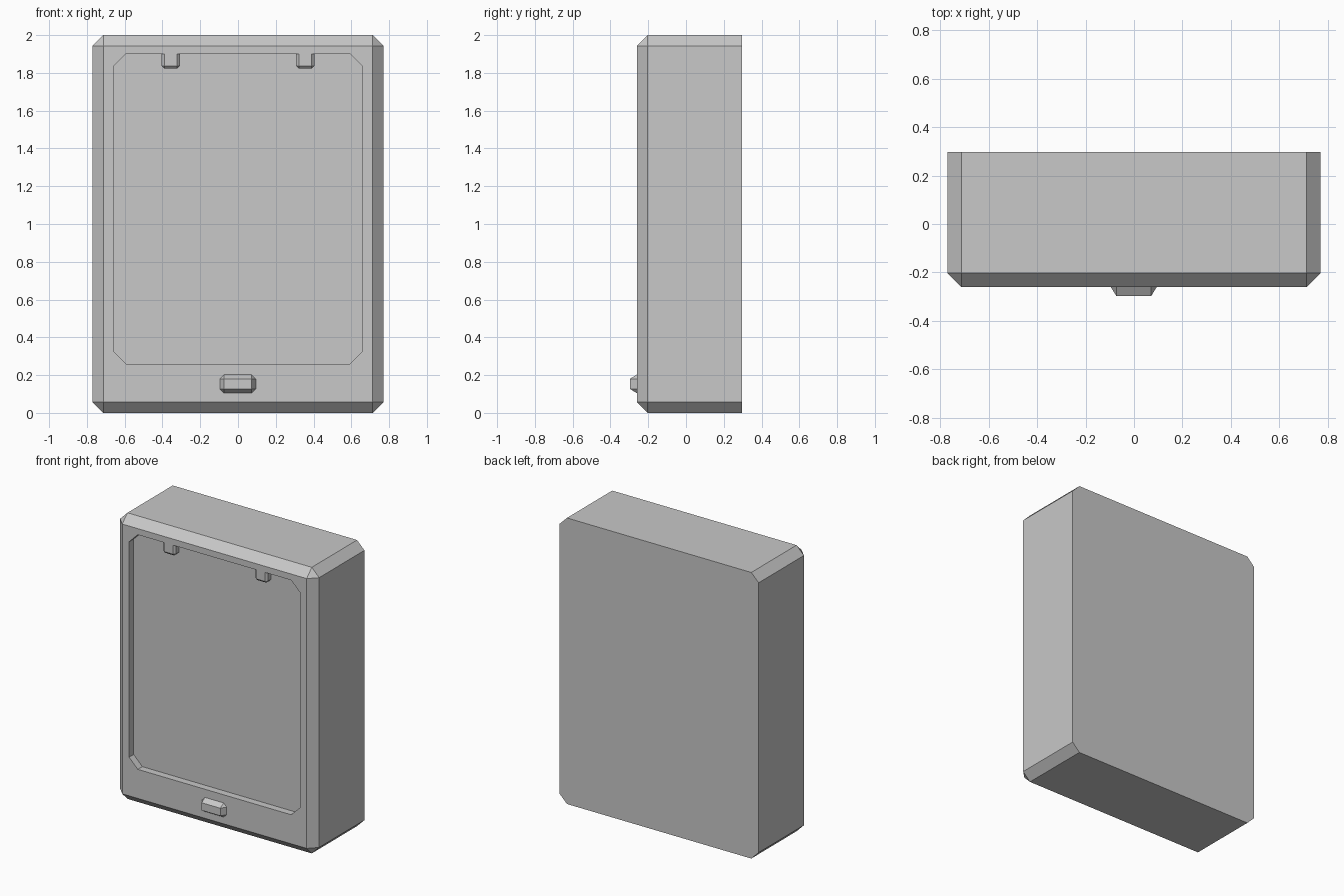
import bpy
import bmesh
import math

if "Cube" in bpy.data.objects:
    bpy.data.objects.remove(bpy.data.objects["Cube"], do_unlink=True)

grey = bpy.data.materials.new("plain_grey")
grey.use_nodes = True
colour = (0.58, 0.58, 0.58, 1.0)
grey.diffuse_color = colour
grey.node_tree.nodes["Principled BSDF"].inputs["Base Color"].default_value = colour


def corner_cut(x0, x1, z0, z1, cut, top_cut):
    """Rectangle outline in x and z with its corners cut off."""
    points = []
    for x, inward in ((x0, cut), (x1, -cut)):
        for z, step in ((z0, cut), (z1, -top_cut)):
            points += [(x, z + step), (x + inward if step else x, z)]
    return points


def chamfer_block(name, x_range, z_range, front, back, cut, depth, flat_top=False):
    """Block with chamfered front and side edges and a plain back."""
    (x0, x1), (z0, z1) = x_range, z_range
    top_cut = 0 if flat_top else cut
    outline = corner_cut(x0, x1, z0, z1, cut, top_cut)
    points = {(x, y, z) for x, z in outline for y in (front + depth, back)}
    if depth:
        points |= {(x, front, z) for x in (x0 + cut, x1 - cut)
                   for z in (z0 + cut, z1 - top_cut)}
    bm = bmesh.new()
    for point in sorted(points):
        bm.verts.new(point)
    bmesh.ops.convex_hull(bm, input=bm.verts[:])
    bmesh.ops.dissolve_limit(bm, angle_limit=math.radians(1),
                             verts=bm.verts[:], edges=bm.edges[:])
    bmesh.ops.recalc_face_normals(bm, faces=bm.faces[:])
    mesh = bpy.data.meshes.new(name)
    bm.to_mesh(mesh)
    bm.free()
    mesh.materials.append(grey)
    obj = bpy.data.objects.new(name, mesh)
    bpy.context.collection.objects.link(obj)
    return obj


FRONT = -0.26
RECESS_FLOOR = FRONT + 0.05

# Main housing with a shallow recess cut in its front
housing = chamfer_block("housing", (-0.77, 0.77), (0, 2), FRONT, 0.297, 0.057, 0.057)
cutter = chamfer_block("recess_cutter", (-0.66, 0.66), (0.26, 1.90),
                       FRONT - 0.1, RECESS_FLOOR, 0.067, 0)
cutter.hide_render = True
recess = housing.modifiers.new("recess", 'BOOLEAN')
recess.operation = 'DIFFERENCE'
recess.solver = 'EXACT'
recess.object = cutter
bpy.context.view_layer.objects.active = housing
bpy.ops.object.modifier_apply(modifier=recess.name)
bpy.data.objects.remove(cutter, do_unlink=True)

# Clips hanging from the top edge of the recess
for side, x in (("right", -0.356), ("left", 0.356)):
    chamfer_block("clip_" + side, (x - 0.048, x + 0.048), (1.823, 1.90),
                  FRONT, RECESS_FLOOR, 0.014, 0.014, flat_top=True)

# Raised catch below the recess
chamfer_block("catch", (-0.096, 0.094), (0.104, 0.203), FRONT - 0.037,
              FRONT + 0.01, 0.023, 0.037)
